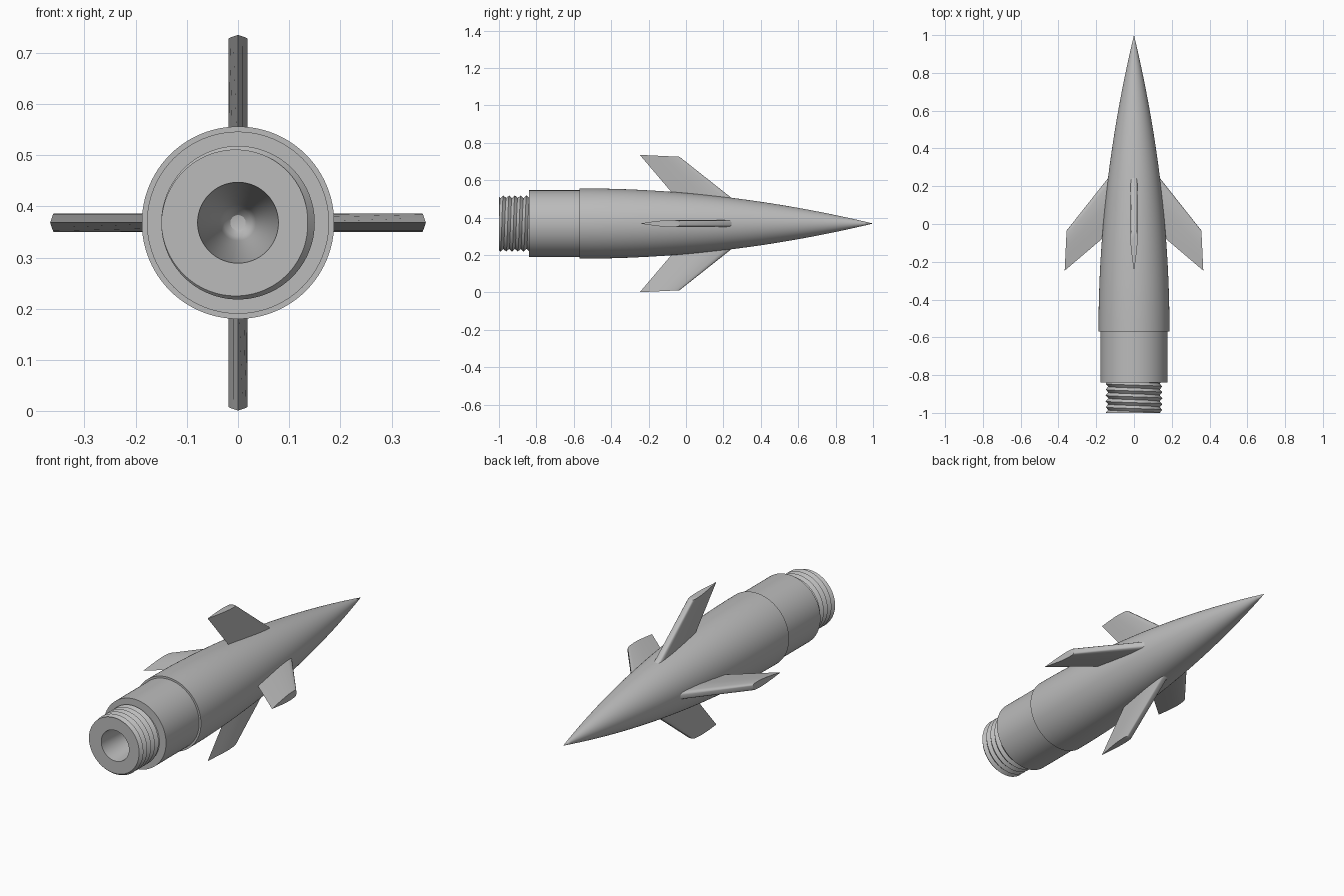
import bpy, bmesh, math
from mathutils import Matrix, Vector

if "Cube" in bpy.data.objects:
    bpy.data.objects.remove(bpy.data.objects["Cube"])

AXIS_Z = 0.368
SIDES = 96

grey = bpy.data.materials.new("plain_grey")
grey.use_nodes = True
GREY = (0.5, 0.5, 0.5, 1)
grey.diffuse_color = GREY
grey.node_tree.nodes["Principled BSDF"].inputs["Base Color"].default_value = GREY


def finish(name, bm, angle):
    """Clean the mesh, link it as an object on the long axis and shade it."""
    bmesh.ops.remove_doubles(bm, verts=bm.verts[:], dist=1e-5)
    bmesh.ops.recalc_face_normals(bm, faces=bm.faces[:])
    mesh = bpy.data.meshes.new(name)
    bm.to_mesh(mesh)
    bm.free()
    mesh.materials.append(grey)
    obj = bpy.data.objects.new(name, mesh)
    obj.location.z = AXIS_Z
    bpy.context.collection.objects.link(obj)
    bpy.ops.object.select_all(action="DESELECT")
    obj.select_set(True)
    bpy.context.view_layer.objects.active = obj
    bpy.ops.object.shade_smooth_by_angle(angle=math.radians(angle))
    return obj


def ring(radius, y):
    return [(radius, y)] * (SIDES + 1)


def revolve(name, rings):
    """Skin a list of rings, each a (radius, y) per angle around the y axis."""
    bm = bmesh.new()
    rows = []
    for points in rings:
        row = []
        for j, (r, y) in enumerate(points):
            a = math.tau * j / SIDES
            row.append(bm.verts.new((r * math.cos(a), y, r * math.sin(a))))
        rows.append(row)
    for low, high in zip(rows, rows[1:]):
        for j in range(SIDES):
            bm.faces.new((low[j], low[j + 1], high[j + 1], high[j]))
    return finish(name, bm, 30)


# Body: hollow collar, small step, then a curved nose running to a point
BASE, TIP, R = -0.57, 1.0, 0.188
collar = [(0, -0.2), (0.13, -0.2), (0.13, -0.84), (0.178, -0.84), (0.178, BASE)]
nose = []
for i in range(33):
    t = i / 32
    nose.append((R * (1 - t * t), BASE + (TIP - BASE) * t))
revolve("body", [ring(r, y) for r, y in collar + nose])

# Threaded neck: tapered bore, end face, helical thread, hidden inner end
START, END, PITCH, ROOT, CREST = -1.0, -0.84, 0.031, 0.136, 0.15


def thread_row(k):
    points = []
    for j in range(SIDES + 1):
        t = j / SIDES
        y = min(max(START + PITCH * (k / 2 + t - 1), START), END)
        phase = ((y - START) / PITCH - t) % 1
        points.append((ROOT + (CREST - ROOT) * (1 - abs(2 * phase - 1)), y))
    return points


bore = [(0, -0.5), (0.015, -0.503), (0.027, -0.515), (0.035, -0.54), (0.079, START)]
neck = [ring(r, y) for r, y in bore]
neck += [thread_row(k) for k in range(14)]
neck += [ring(r, y) for r, y in [(0.12, END), (0.12, -0.25), (0, -0.25)]]
revolve("threaded_neck", neck)

# Swept fins: blunt leading edge, sharp trailing edge
# section is (fraction of chord, half thickness)
SECTION = [(0, 0.008), (0.012, 0.013), (0.04, 0.0165), (0.12, 0.018),
           (0.28, 0.0185), (0.45, 0.016), (0.7, 0.0095), (1, 0)]


def fin_section(bm, lead, trail):
    """Loop of vertices between two (radius, y) chord ends."""
    lead, trail = Vector(lead), Vector(trail)
    outline = SECTION + [(f, -h) for f, h in reversed(SECTION[:-1])]
    loop = []
    for f, h in outline:
        p = lead.lerp(trail, f)
        loop.append(bm.verts.new((h, p.y, p.x)))
    return loop


for name, turn in (("top", 0), ("left", 90), ("bottom", 180), ("right", 270)):
    bm = bmesh.new()
    root = fin_section(bm, (0.10, 0.29), (0.10, -0.02))
    tip = fin_section(bm, (0.357, -0.035), (0.367, -0.247))
    n = len(root)
    for i in range(n):
        j = (i + 1) % n
        bm.faces.new((root[i], root[j], tip[j], tip[i]))
    bm.faces.new(root)
    bm.faces.new(tip)
    bm.transform(Matrix.Rotation(math.radians(turn), 4, "Y"))
    finish("fin_" + name, bm, 40)
